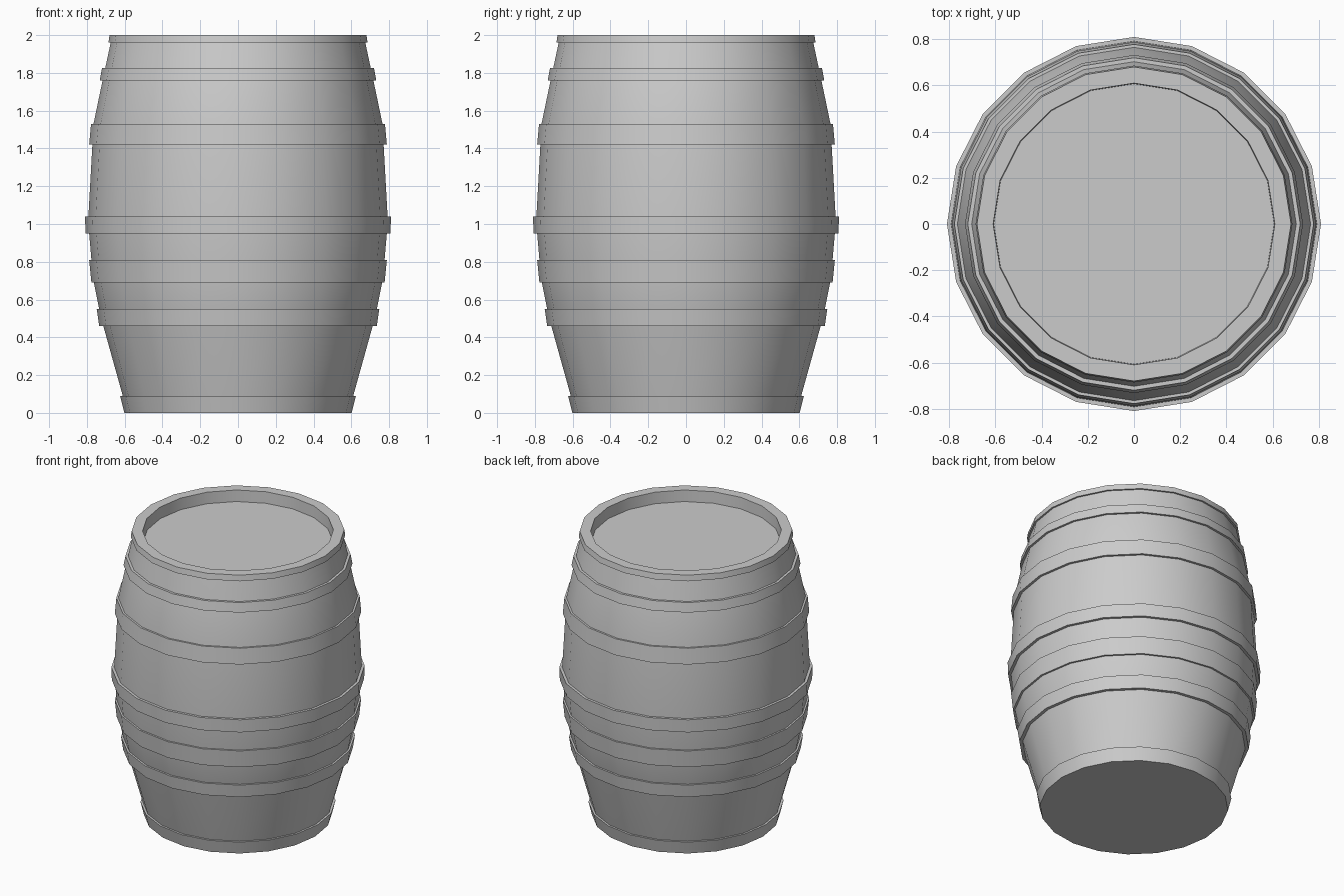
import bpy, bmesh
from math import sin, cos, pi, radians

if "Cube" in bpy.data.objects:
    bpy.data.objects.remove(bpy.data.objects["Cube"])

SIDES = 20


def lathe(name, profile, closed=False):
    """Revolve (radius, z) points; radius 0 makes a pole-less flat cap."""
    bm = bmesh.new()
    rings = [[bm.verts.new((r * cos(2 * pi * i / SIDES), r * sin(2 * pi * i / SIDES), z))
              for i in range(SIDES)] for r, z in profile]
    pairs = list(zip(rings, rings[1:]))
    if closed:
        pairs.append((rings[-1], rings[0]))
    for a, b in pairs:
        for i in range(SIDES):
            j = (i + 1) % SIDES
            bm.faces.new((a[i], a[j], b[j], b[i]))
    if not closed:
        bm.faces.new(rings[0][::-1])
        bm.faces.new(rings[-1])
    bmesh.ops.recalc_face_normals(bm, faces=bm.faces)
    mesh = bpy.data.meshes.new(name)
    bm.to_mesh(mesh)
    bm.free()
    ob = bpy.data.objects.new(name, mesh)
    bpy.context.collection.objects.link(ob)
    bpy.ops.object.select_all(action='DESELECT')
    ob.select_set(True)
    bpy.context.view_layer.objects.active = ob
    bpy.ops.object.shade_smooth_by_angle(angle=radians(25))
    return ob


# Barrel body: bulging wall, rim and recessed lid
outer = [(0.585, 0), (0.61, 0.09), (0.713, 0.46), (0.735, 0.55), (0.763, 0.69),
         (0.776, 0.81), (0.788, 0.95), (0.792, 1.04), (0.771, 1.42), (0.765, 1.53),
         (0.717, 1.76), (0.704, 1.82), (0.674, 1.96), (0.665, 2.0)]
lathe("barrel_body", outer + [(0.61, 2.0), (0.607, 1.92)])


def wall(z):
    for (r0, z0), (r1, z1) in zip(outer, outer[1:]):
        if z0 <= z <= z1:
            return r0 + (r1 - r0) * (z - z0) / (z1 - z0)


# Hoops: bottom z, bottom radius, top z, top radius
hoops = [("bottom_hoop", 0, 0.602, 0.09, 0.624),
         ("lower_hoop", 0.46, 0.735, 0.55, 0.748),
         ("lower_middle_hoop", 0.69, 0.776, 0.81, 0.788),
         ("middle_hoop", 0.95, 0.807, 1.04, 0.81),
         ("upper_middle_hoop", 1.42, 0.788, 1.53, 0.778),
         ("upper_hoop", 1.76, 0.732, 1.825, 0.72),
         ("top_hoop", 1.96, 0.686, 2.0, 0.68)]
for name, z0, r0, z1, r1 in hoops:
    lathe(name, [(wall(z0) - 0.004, z0), (r0, z0), (r1, z1), (wall(z1) - 0.004, z1)], closed=True)
